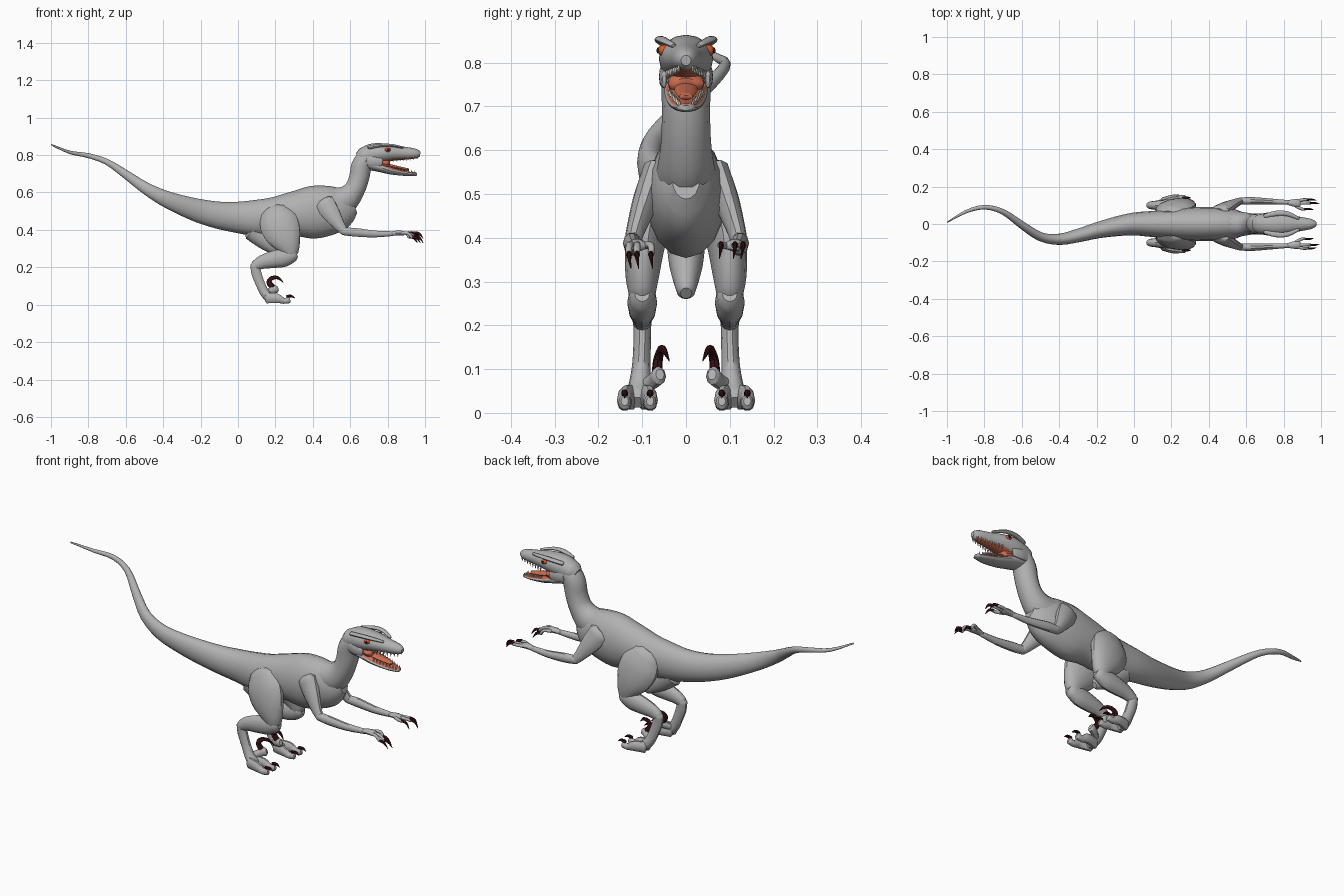
import bpy, bmesh, math
from mathutils import Vector, Matrix

default_cube = bpy.data.objects.get("Cube")
if default_cube:
    bpy.data.objects.remove(default_cube, do_unlink=True)


def make_material(name, red, green, blue):
    material = bpy.data.materials.new(name)
    material.use_nodes = True
    color = (red, green, blue, 1)
    material.diffuse_color = color
    shader = next(n for n in material.node_tree.nodes if n.type == 'BSDF_PRINCIPLED')
    shader.inputs["Base Color"].default_value = color
    shader.inputs["Roughness"].default_value = .8
    return material


SKIN = make_material("grey skin", .44, .44, .44)
CLAW = make_material("dark red claw", .04, .006, .008)
MOUTH = make_material("coral mouth", .6, .15, .08)
EYE = make_material("orange eye", .7, .1, .02)
PUPIL = make_material("black pupil", .01, .01, .01)
TOOTH = make_material("pale tooth", .6, .57, .5)


def finish(name, bm, materials, rule=None, angle=40):
    """Turn a bmesh into a shaded object, colouring its faces by a rule."""
    bmesh.ops.recalc_face_normals(bm, faces=bm.faces)
    bm.normal_update()
    if rule:
        for face in bm.faces:
            face.material_index = int(rule(face.normal, face.calc_center_median()))
    mesh = bpy.data.meshes.new(name)
    bm.to_mesh(mesh)
    bm.free()
    for material in materials:
        mesh.materials.append(material)
    obj = bpy.data.objects.new(name, mesh)
    bpy.context.collection.objects.link(obj)
    bpy.ops.object.select_all(action='DESELECT')
    obj.select_set(True)
    bpy.context.view_layer.objects.active = obj
    bpy.ops.object.shade_smooth_by_angle(angle=math.radians(angle))
    return obj


def spline(points, steps):
    """Smooth the list of stations with a Catmull-Rom curve."""
    padded = [points[0]] + points + [points[-1]]
    result = []
    for a, b, c, d in zip(padded, padded[1:], padded[2:], padded[3:]):
        for step in range(steps):
            t = step / steps
            result.append([q + .5 * t * (r - p + t * (2*p - 5*q + 4*r - s + t * (3*(q - r) + s - p)))
                           for p, q, r, s in zip(a, b, c, d)])
    return result + [list(points[-1])]


def loft(name, stations, materials=(SKIN,), side=1, sides=12, steps=3, rule=None):
    """Skin oval rings along stations of x, y, z, half width, half height."""
    stations = [(x, y * side, z, w, h) for x, y, z, w, h in stations]
    path = spline(stations, steps)
    centers = [Vector(p[:3]) for p in path]
    rings = []
    for i, (x, y, z, w, h) in enumerate(path):
        ahead = centers[min(i + 1, len(path) - 1)] - centers[max(i - 1, 0)]
        ahead.normalize()
        across = Vector((0, 1, 0)) - ahead * ahead.y
        across.normalize()
        up = ahead.cross(across)
        ring = (centers[i], across, up, max(w, .0008), max(h, .0008))
        # Rounded caps at both ends
        cap = (across, up, ring[3] * .6, ring[4] * .6)
        reach = ahead * min(w, h) * .5
        if i == 0:
            rings.append((centers[i] - reach, *cap))
        rings.append(ring)
        if i == len(path) - 1:
            rings.append((centers[i] + reach, *cap))
    bm = bmesh.new()
    loops = []
    for center, across, up, w, h in rings:
        angles = [math.tau * k / sides for k in range(sides)]
        loops.append([bm.verts.new(center + across * w * math.cos(a) + up * h * math.sin(a))
                      for a in angles])
    for low, high in zip(loops, loops[1:]):
        for k in range(sides):
            n = (k + 1) % sides
            bm.faces.new((low[k], low[n], high[n], high[k]))
    bm.faces.new(loops[0])
    bm.faces.new(loops[-1])
    return finish(name, bm, materials, rule)


def ball(name, center, size, material):
    bm = bmesh.new()
    matrix = Matrix.Translation(center) @ Matrix.Diagonal((*size, 1))
    bmesh.ops.create_uvsphere(bm, u_segments=12, v_segments=8, radius=1, matrix=matrix)
    return finish(name, bm, [material])


def tooth_row(name, start, end, length, count=8):
    """Two mirrored rows of small spikes along one jaw."""
    bm = bmesh.new()
    for i in range(count):
        spot = Vector(start).lerp(Vector(end), i / (count - 1))
        for side in (1, -1):
            place = Matrix.Translation((spot.x, spot.y * side, spot.z))
            flip = Matrix.Diagonal((1, 1, math.copysign(1, length), 1))
            bmesh.ops.create_cone(bm, cap_ends=True, segments=5, radius1=.005, radius2=.0005,
                                  depth=abs(length), matrix=place @ flip)
    return finish(name, bm, [TOOTH])


# Swaying tail and torso
loft("tail_and_torso", [
    (-.997, .01, .855, .003, .004), (-.9, .065, .815, .009, .009),
    (-.8, .09, .797, .012, .013), (-.7, .065, .763, .015, .016),
    (-.6, -.005, .697, .02, .023), (-.5, -.068, .627, .024, .031),
    (-.4, -.082, .572, .03, .042), (-.3, -.062, .532, .036, .053),
    (-.2, -.035, .5, .043, .064), (-.1, -.014, .478, .052, .073),
    (0, 0, .467, .061, .084), (.1, 0, .463, .07, .098),
    (.2, 0, .467, .079, .109), (.3, 0, .485, .088, .12),
    (.4, 0, .494, .092, .141), (.5, 0, .506, .086, .13),
    (.56, 0, .515, .072, .108), (.6, 0, .525, .052, .075)], sides=16)
loft("pelvic_keel", [(.08, 0, .4, .045, .06), (.16, 0, .335, .038, .05),
                     (.23, 0, .28, .022, .026)])
loft("neck", [
    (.46, 0, .54, .075, .085), (.56, 0, .555, .067, .08), (.62, 0, .61, .058, .058),
    (.648, 0, .68, .055, .055), (.66, 0, .74, .056, .056), (.69, 0, .785, .055, .05),
    (.74, 0, .8, .045, .04)], sides=14)

# Head with a coral palate and lower jaw lining
loft("upper_head", [
    (.66, 0, .79, .05, .045), (.71, 0, .803, .059, .056), (.76, 0, .81, .062, .054),
    (.82, 0, .813, .055, .045), (.88, 0, .81, .04, .036), (.94, 0, .808, .029, .028),
    (.965, 0, .806, .019, .02)], (SKIN, MOUTH), sides=16,
    rule=lambda normal, spot: normal.z < -.75 and .78 < spot.x < .955)
loft("lower_jaw", [
    (.69, 0, .757, .05, .035), (.76, 0, .735, .05, .026), (.82, 0, .716, .045, .02),
    (.9, 0, .701, .034, .013), (.952, 0, .697, .018, .01)], (SKIN, MOUTH), sides=16,
    rule=lambda normal, spot: normal.z > .7 and spot.x > .77)
loft("mouth_lining", [(.72, 0, .755, .036, .03), (.77, 0, .755, .043, .028),
                      (.8, 0, .752, .041, .024)], [MOUTH])
loft("tongue", [(.77, 0, .75, .026, .014), (.84, 0, .735, .026, .01),
                (.91, 0, .722, .016, .007)], [MOUTH])
tooth_row("upper_teeth", (.83, .043, .772), (.957, .016, .784), -.02)
tooth_row("lower_teeth", (.83, .038, .734), (.945, .015, .709), .016)

for side, label in ((1, "left"), (-1, "right")):
    def limb(part, stations, material=SKIN, sides=10):
        loft(label + "_" + part, stations, [material], side, sides)

    # Eyes and brows
    ball(label + "_eye", (.8, side * .051, .828), (.016, .014, .013), EYE)
    ball(label + "_pupil", (.803, side * .063, .828), (.006, .0045, .007), PUPIL)
    limb("brow", [(.7, .042, .84, .012, .01), (.76, .057, .851, .014, .009),
                  (.82, .055, .852, .013, .008), (.88, .03, .84, .008, .006)])
    limb("cheek", [(.69, .045, .775, .012, .03), (.73, .052, .768, .01, .028),
                   (.77, .05, .762, .007, .02)])

    # Hind leg
    limb("thigh", [(.19, .055, .5, .04, .075), (.215, .08, .44, .046, .104),
                   (.245, .095, .37, .044, .095), (.272, .1, .31, .038, .064),
                   (.283, .1, .268, .03, .04)], sides=14)
    limb("shin", [(.3, .1, .27, .029, .036), (.25, .1, .254, .034, .05),
                  (.19, .1, .242, .032, .046), (.13, .1, .228, .026, .037),
                  (.09, .1, .207, .021, .027)], sides=12)
    limb("metatarsus", [(.09, .1, .215, .021, .025), (.098, .1, .17, .02, .028),
                        (.12, .102, .11, .021, .026), (.145, .106, .06, .026, .026),
                        (.175, .11, .032, .032, .026)])
    for toe, spread in (("inner", -.028), ("outer", .03)):
        y = .11 + spread
        limb(toe + "_toe", [(.155, .11 + spread / 2, .036, .018, .03), (.21, y, .034, .017, .026),
                            (.245, y, .02, .016, .016), (.272, y, .025, .014, .018)])
        limb(toe + "_toe_claw", [(.262, y, .043, .008, .009), (.285, y, .046, .007, .007),
                                 (.305, y, .034, .001, .001)], CLAW, 8)
    limb("sickle_toe", [(.15, .095, .06, .014, .018), (.18, .072, .075, .016, .02),
                        (.205, .062, .085, .017, .022)])
    limb("sickle_claw", [(.185, .066, .095, .012, .015), (.165, .064, .12, .011, .014),
                         (.183, .058, .143, .009, .011), (.215, .05, .143, .007, .008),
                         (.243, .038, .118, .001, .001)], CLAW, 8)

    # Arm, with the left hand held a little flatter
    limb("upper_arm", [(.46, .07, .545, .032, .058), (.5, .092, .485, .03, .048),
                       (.545, .114, .42, .022, .03), (.572, .122, .388, .019, .022)])
    limb("forearm", [(.562, .122, .392, .019, .021), (.63, .124, .387, .02, .024),
                     (.73, .12, .378, .016, .019), (.83, .115, .38, .012, .013)])
    limb("palm", [(.82, .115, .38, .012, .012), (.86, .112, .384, .021, .014),
                  (.885, .11, .381, .022, .012)])
    droop = .022 if side > 0 else 0
    for finger, y, reach in (("outer", .13, .05), ("middle", .112, .065), ("inner", .08, .035)):
        x = .88 + reach
        z = .36 + droop
        limb(finger + "_finger", [(.865, .112 + (y - .112) / 2, .382, .009, .009),
                                  (.88 + reach / 2, y, .383, .008, .008), (x, y, z, .007, .008)])
        limb(finger + "_finger_claw", [(x - .003, y, z + .003, .006, .008),
                                       (x + .025, y, z - .003, .005, .007),
                                       (x + .045, y - .004, z - .03, .001, .001)], CLAW, 8)
